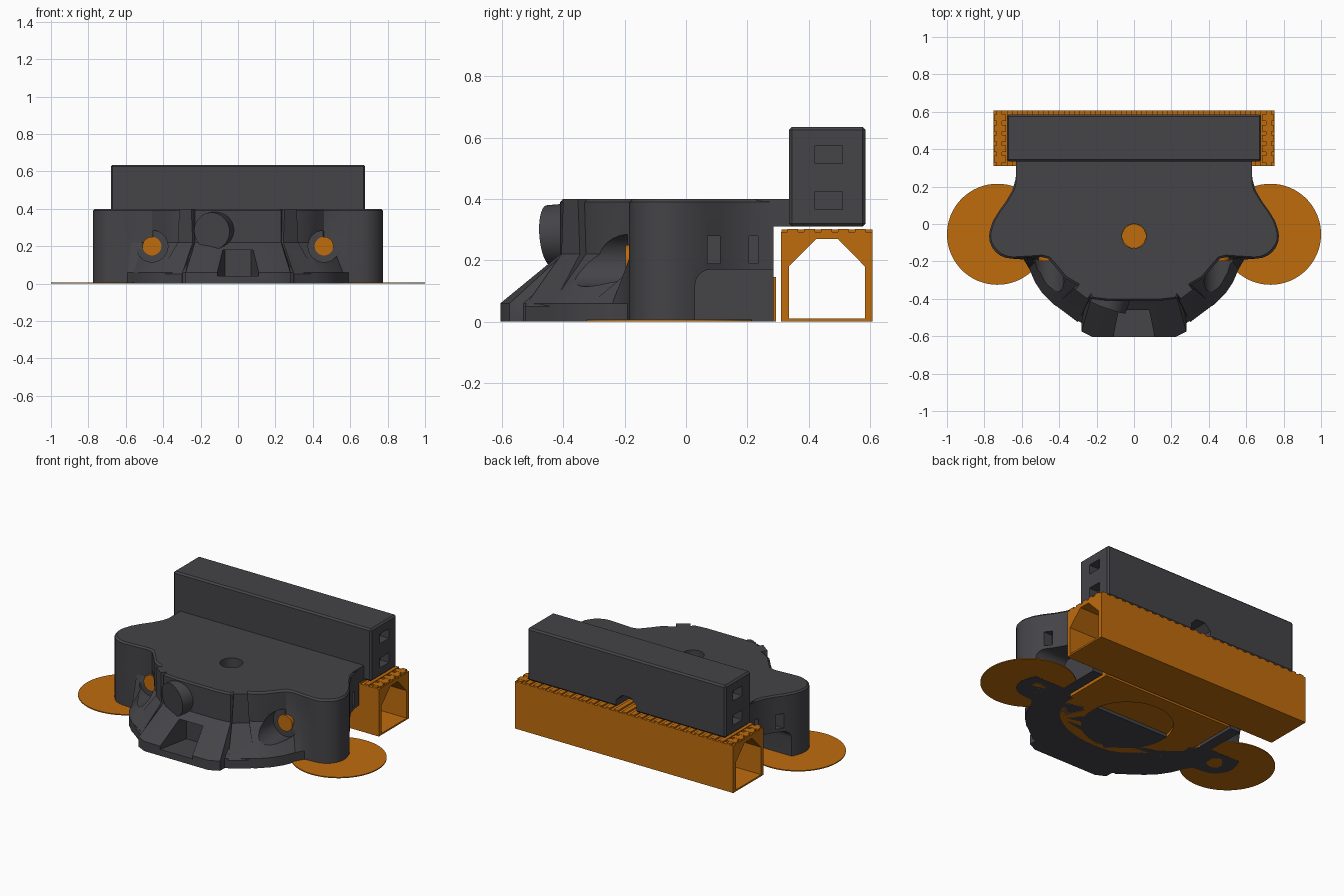
import bpy, bmesh, math
from mathutils import Matrix, Vector

if "Cube" in bpy.data.objects:
    bpy.data.objects.remove(bpy.data.objects["Cube"])


def material(name, rgb):
    m = bpy.data.materials.new(name)
    m.use_nodes = True
    m.diffuse_color = (*rgb, 1)
    m.node_tree.nodes["Principled BSDF"].inputs["Base Color"].default_value = (*rgb, 1)
    return m


GREY = material("charcoal plastic", (0.058, 0.057, 0.064))
ORANGE = material("orange support", (0.52, 0.15, 0.004))


def finish(bm, name, mat):
    bmesh.ops.recalc_face_normals(bm, faces=bm.faces)
    me = bpy.data.meshes.new(name)
    bm.to_mesh(me)
    bm.free()
    ob = bpy.data.objects.new(name, me)
    bpy.context.collection.objects.link(ob)
    me.materials.append(mat)
    return ob


def box(name, lo, hi, mat=GREY, bevel=0, axis=None):
    bm = bmesh.new()
    lo, hi = Vector(lo), Vector(hi)
    bmesh.ops.create_cube(bm, size=1, matrix=Matrix.Translation((lo + hi) / 2) @ Matrix.Diagonal((*(hi - lo), 1)))
    if bevel:
        edges = [e for e in bm.edges if axis is None or
                 abs((e.verts[0].co - e.verts[1].co).normalized()[axis]) > 0.9]
        bmesh.ops.bevel(bm, geom=edges, offset=bevel, segments=1 if axis is None else 6,
                        profile=0.5, affect='EDGES')
    return finish(bm, name, mat)


def rod(name, a, b, r, mat=GREY, r2=None, scale=(1, 1, 1), sides=48):
    a, b = Vector(a), Vector(b)
    bm = bmesh.new()
    bmesh.ops.create_cone(bm, cap_ends=True, segments=sides, radius1=r, radius2=r if r2 is None else r2,
                          depth=(b - a).length)
    turn = (b - a).to_track_quat('Z', 'Y').to_matrix().to_4x4()
    bm.transform(Matrix.Translation((a + b) / 2) @ Matrix.Diagonal((*scale, 1)) @ turn)
    return finish(bm, name, mat)


def loft(name, rings, mat=GREY):
    bm = bmesh.new()
    loops = [[bm.verts.new(p) for p in ring] for ring in rings]
    n = len(loops[0])
    for low, high in zip(loops, loops[1:]):
        for i in range(n):
            j = (i + 1) % n
            bm.faces.new((low[i], low[j], high[j], high[i]))
    bm.faces.new(loops[0])
    bm.faces.new(loops[-1])
    return finish(bm, name, mat)


def boolean(ob, tools, op='DIFFERENCE'):
    for t in tools:
        t.hide_render = True
        mod = ob.modifiers.new("bool", 'BOOLEAN')
        mod.operation, mod.solver, mod.object = op, 'EXACT', t
        bpy.context.view_layer.objects.active = ob
        bpy.ops.object.modifier_apply(modifier=mod.name)
        bpy.data.objects.remove(t)


def mirrored(pts, z):
    return [(x, y, z) for x, y in pts] + [(-x, y, z) for x, y in reversed(pts)]


# Main body: rounded ears, sloping front skirt
ear = [(0.655 + 0.12 * math.cos(a), -0.065 + 0.12 * math.sin(a))
       for a in (math.radians(15 - 15 * k) for k in range(8))]
side = [(0.63, 0.285), (0.633, 0.24), (0.65, 0.18), (0.685, 0.12), (0.725, 0.065), (0.755, 0.015)] + ear
upper = side + [(0.57, -0.18), (0.50, -0.175), (0.46, -0.185), (0.42, -0.23), (0.37, -0.29),
                (0.30, -0.33), (0.25, -0.35), (0.23, -0.40), (0.14, -0.41)]
lower = side + [(0.59, -0.19), (0.56, -0.24), (0.53, -0.31), (0.49, -0.37), (0.43, -0.43),
                (0.35, -0.48), (0.28, -0.53), (0.28, -0.575), (0.22, -0.605)]
rim = [(x - 0.009 * (x > 0.2), y + (0.009 if y < -0.1 else 0)) for x, y in upper]
body = loft("main_body", [mirrored(lower, 0), mirrored(lower, 0.06), mirrored(upper, 0.22),
                          mirrored(upper, 0.39), mirrored(rim, 0.4)])

# Rear shelf, slanted front ribs and angled socket boss
add = [box("shelf", (-0.63, 0.2, 0.31), (0.63, 0.36, 0.4))]
for s in (-1, 1):
    radial, across = Vector((s * 0.60, -0.80, 0)), Vector((0.80, s * 0.60, 0))
    rings = []
    for z, reach, half in ((0.0, 0.60, 0.075), (0.05, 0.60, 0.075), (0.22, 0.47, 0.05), (0.4, 0.47, 0.04)):
        rings.append([radial * d + across * w + Vector((0, 0, z))
                      for d, w in ((0.40, -half), (reach, -half), (reach, half), (0.40, half))])
    add.append(loft("rib", rings))
add.append(rod("boss", (-0.10, -0.33, 0.29), (-0.14, -0.445, 0.28), 0.1))
boolean(body, add, 'UNION')

# Hollow underside, foot recess and the openings
cuts = [rod("cavity", (0, -0.06, -0.02), (0, -0.06, 0.25), 0.48, r2=0.42, scale=(1, 0.72, 1)),
        box("rear_mouth", (-0.47, -0.02, -0.1), (0.47, 0.4, 0.15)),
        rod("socket", (-0.10, -0.36, 0.285), (-0.148, -0.47, 0.28), 0.065),
        rod("foot_hole", (0, -0.49, -0.1), (0, -0.49, 0.3), 0.055),
        loft("foot_recess", [[(-0.13, -0.7, z), (0.13, -0.7, z), (0.07, -0.405, z), (-0.07, -0.405, z)]
                             for z in (0.04, 0.18)]),
        rod("centre_hole", (0, -0.065, 0.2), (0, -0.065, 0.5), 0.065)]
for s in (-1, 1):
    cuts += [rod("ear_hole", (s * 0.655, -0.065, -0.1), (s * 0.655, -0.065, 0.5), 0.053),
             rod("scoop", (s * 0.46, -0.7, 0.2), (s * 0.46, -0.19, 0.2), 0.085),
             rod("groove", (s * 0.485, 0.07, 0.45), (s * 0.485, 0.5, 0.45), 0.09),
             box("slot", (s * 0.66, 0.07, 0.19), (s * 0.85, 0.11, 0.28)),
             box("slot", (s * 0.60, 0.205, 0.19), (s * 0.80, 0.235, 0.28)),
             box("side_arch", (s * 0.54, 0.03, -0.2), (s * 0.9, 0.5, 0.17), bevel=0.05, axis=0)]
boolean(body, cuts)

# Upper cross beam with through holes, end slots and rear notch
beam = box("cross_beam", (-0.68, 0.335, 0.31), (0.68, 0.585, 0.635), bevel=0.01)
cuts = [loft("notch", [[(-0.07, y, 0.28), (0.07, y, 0.28), (0.07, y, 0.35), (0.03, y, 0.39),
                        (-0.03, y, 0.39), (-0.07, y, 0.35)] for y in (0.46, 0.65)])]
for s in (-1, 1):
    cuts.append(rod("hole", (s * 0.485, 0.2, 0.45), (s * 0.485, 0.7, 0.45), 0.055))
    cuts.append(rod("counterbore", (s * 0.485, 0.2, 0.45), (s * 0.485, 0.37, 0.45), 0.09))
    for z in (0.365, 0.515):
        cuts.append(box("end_slot", (s * 0.62, 0.42, z), (s * 0.75, 0.51, z + 0.06)))
boolean(beam, cuts)

# Hollow support under the beam, with fine ribs on top
tube = box("support_tube", (-0.75, 0.31, 0), (0.75, 0.608, 0.292), ORANGE)
opening = [(0.335, 0.01), (0.583, 0.01), (0.583, 0.18), (0.495, 0.27), (0.425, 0.27), (0.335, 0.18)]
boolean(tube, [loft("bore", [[(x, y, z) for y, z in opening] for x in (-1, 1)])])
for i in range(27):
    x = -0.72 + i * 1.44 / 26
    box("support_rib", (x - 0.015, 0.311, 0.29), (x + 0.015, 0.607, 0.301), ORANGE)
for s in (-1, 1):
    for k in range(5):
        y = 0.33 + 0.055 * k
        box("support_end_rib", (s * 0.685, y, 0.29), (s * 0.749, y + 0.035, 0.302), ORANGE)

# Orange support filling the hollow underside, with ring grooves
fill = rod("cavity_support", (0, -0.06, 0), (0, -0.06, 0.245), 0.43, ORANGE, r2=0.40, scale=(1, 0.68, 1))
boolean(fill, [box("rear_support", (-0.45, -0.02, 0), (0.45, 0.293, 0.145), ORANGE)], 'UNION')
rings = []
for r in (0.16, 0.26):
    outer = rod("ring", (0, -0.06, -0.01), (0, -0.06, 0.02), r, ORANGE)
    boolean(outer, [rod("core", (0, -0.06, -0.1), (0, -0.06, 0.1), r - 0.012, ORANGE)])
    rings.append(outer)
boolean(fill, rings)

# Round base pads and plugs in the holes
rod("centre_plug", (0, -0.065, 0.19), (0, -0.065, 0.27), 0.064, ORANGE)
for s in (-1, 1):
    rod("base_pad", (s * 0.73, -0.055, 0.001), (s * 0.73, -0.055, 0.007), 0.27, ORANGE, sides=64)
    rod("ear_plug", (s * 0.655, -0.065, 0), (s * 0.655, -0.065, 0.27), 0.052, ORANGE)
    rod("scoop_plug", (s * 0.46, -0.197, 0.2), (s * 0.46, -0.12, 0.2), 0.05, ORANGE)

# Smooth shading with crisp edges
bpy.ops.object.select_all(action='DESELECT')
for ob in bpy.data.objects:
    if ob.type == 'MESH' and ob.data.materials and ob.data.materials[0] in (GREY, ORANGE):
        ob.select_set(True)
        bpy.context.view_layer.objects.active = ob
bpy.ops.object.shade_smooth_by_angle(angle=math.radians(30))
